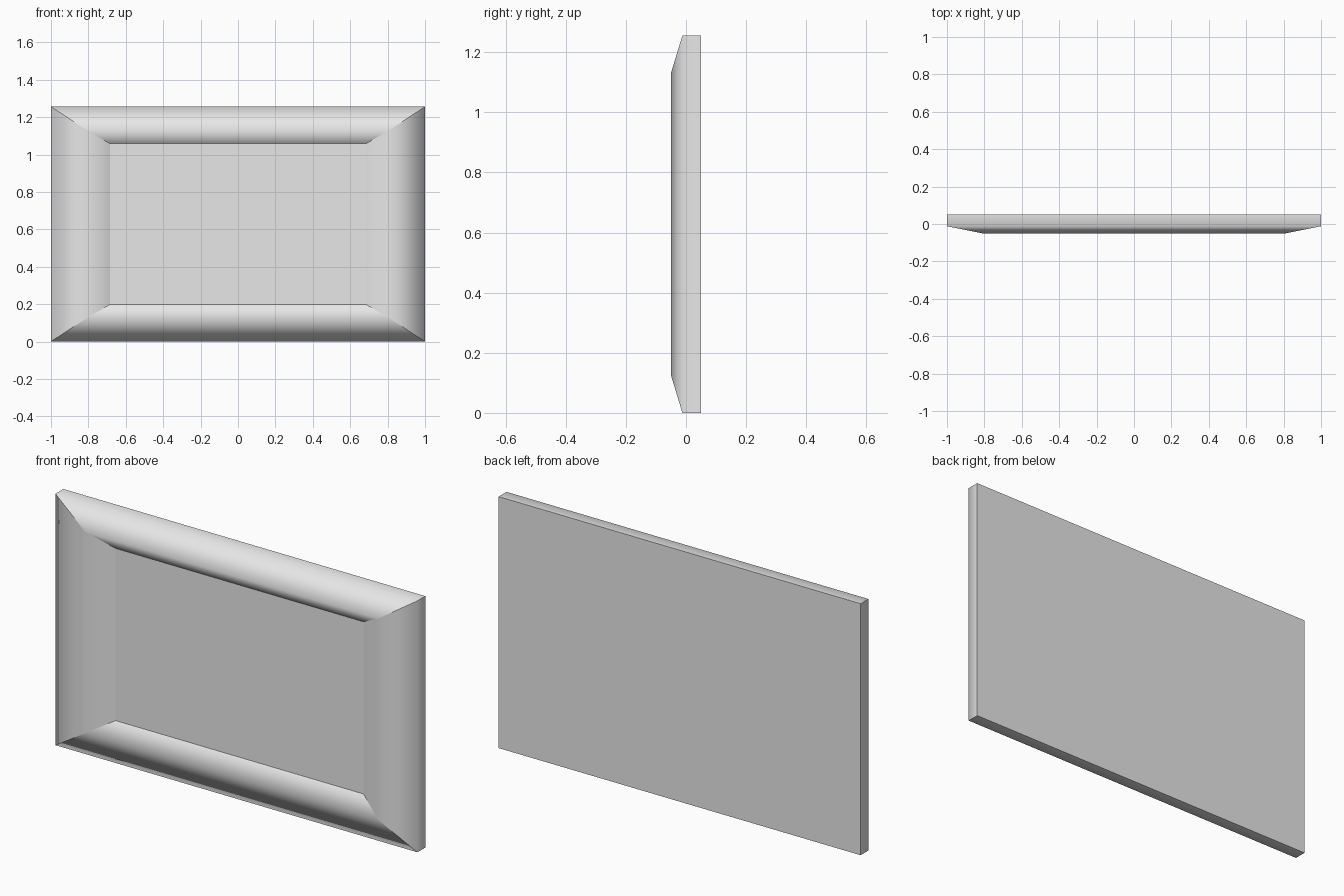
import bpy
import bmesh

cube = bpy.data.objects.get("Cube")
if cube:
    bpy.data.objects.remove(cube, do_unlink=True)

MID_Z = 0.628

grey = bpy.data.materials.new("light_grey")
grey.use_nodes = True
grey.diffuse_color = (0.8, 0.8, 0.8, 1)
grey.node_tree.nodes["Principled BSDF"].inputs["Base Color"].default_value = (0.8, 0.8, 0.8, 1)


def add_ring(bm, half_x, half_z, y):
    """Rectangle of vertices, counter-clockwise seen from the front."""
    signs = [(-1, -1), (1, -1), (1, 1), (-1, 1)]
    return [bm.verts.new((sx * half_x, y, MID_Z + sz * half_z)) for sx, sz in signs]


def finish(bm, name):
    mesh = bpy.data.meshes.new(name)
    bm.to_mesh(mesh)
    bm.free()
    mesh.materials.append(grey)
    obj = bpy.data.objects.new(name, mesh)
    bpy.context.collection.objects.link(obj)
    return obj


# Frame: back edge, outer front edge, raised ridge, inner edge
profile = [(1.0, 0.628, 0.05), (1.0, 0.628, -0.012),
           (0.81, 0.503, -0.05), (0.685, 0.43, 0.012)]
bm = bmesh.new()
rings = [add_ring(bm, *p) for p in profile]
for a, b in zip(rings, rings[1:]):
    for i in range(4):
        j = (i + 1) % 4
        face = bm.faces.new((a[i], a[j], b[j], b[i]))
        face.smooth = True
    # Mitred corners stay crisp
    for i in range(4):
        bm.edges.get((a[i], b[i])).smooth = False

# Flat back with a sharp border
back = bm.faces.new(rings[0][::-1])
for edge in back.edges:
    edge.smooth = False
finish(bm, "picture_frame")

# Recessed panel inside the frame
bm = bmesh.new()
bm.faces.new(add_ring(bm, 0.685, 0.43, 0.012))
finish(bm, "inner_panel")
